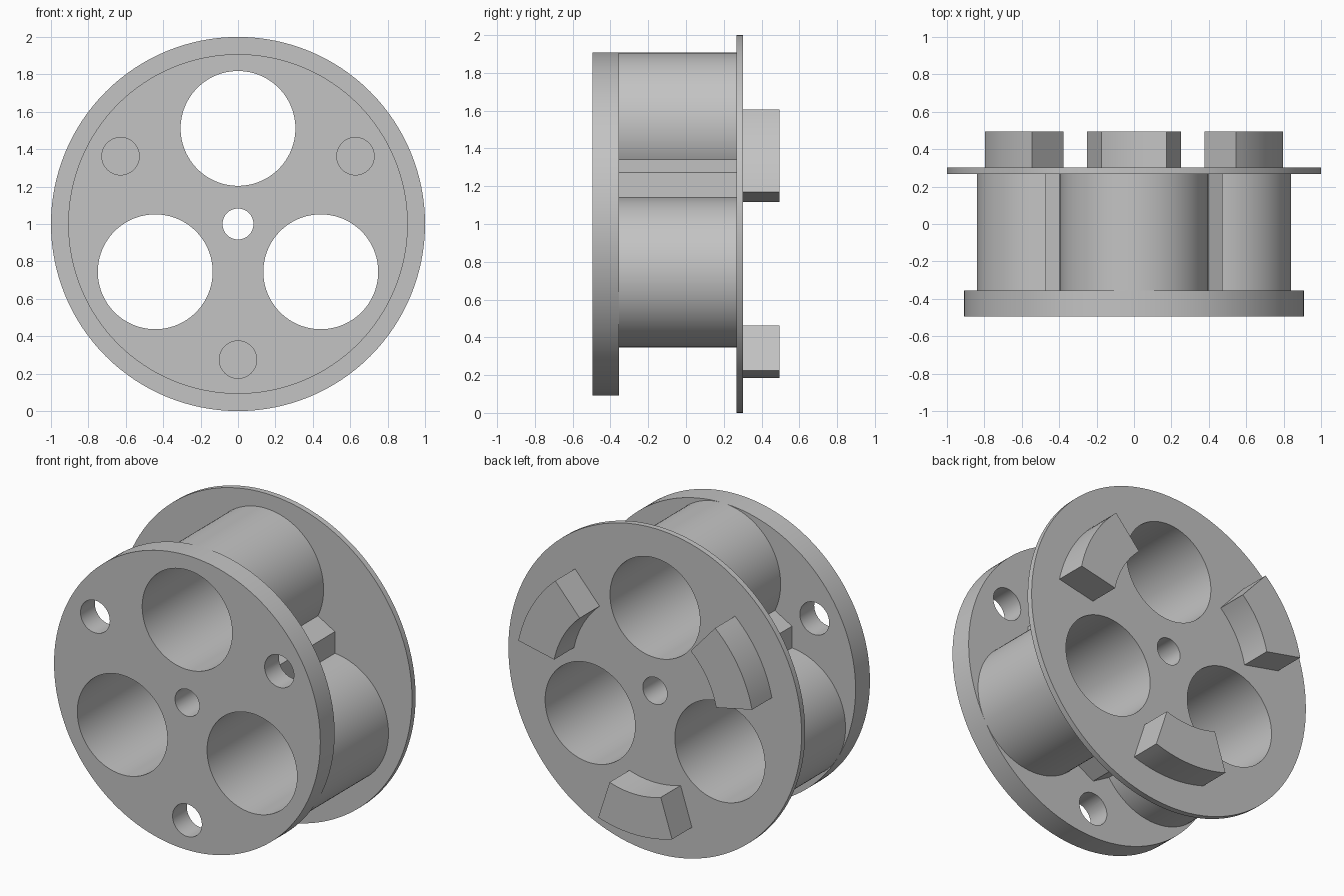
import bpy, bmesh
from math import sin, cos, radians
from mathutils import Matrix, Vector

if "Cube" in bpy.data.objects:
    bpy.data.objects.remove(bpy.data.objects["Cube"])

grey = bpy.data.materials.new("light grey")
grey.use_nodes = True
colour = (0.55, 0.55, 0.55, 1)
grey.diffuse_color = colour
grey.node_tree.nodes["Principled BSDF"].inputs["Base Color"].default_value = colour

# Layout: everything turns around the y axis through z = 1
FRONT, FRONT_IN, BACK_IN, BACK, LUG_END = -0.495, -0.355, 0.267, 0.302, 0.495
TUBE_ANGLES = (90, 210, 330)
LUG_ANGLES = (30, 150, 270)


def polar(radius, angle):
    return radius * cos(radians(angle)), 1 + radius * sin(radians(angle))


def add_prism(bm, centre, radius, y0, y1, sides=96, turn=0):
    x, z = centre
    place = (Matrix.Translation((x, (y0 + y1) / 2, z))
             @ Matrix.Rotation(radians(90), 4, "X")
             @ Matrix.Rotation(radians(turn), 4, "Z"))
    bmesh.ops.create_cone(bm, cap_ends=True, segments=sides, radius1=radius,
                          radius2=radius, depth=y1 - y0, matrix=place)


def make_object(name, bm):
    bmesh.ops.recalc_face_normals(bm, faces=bm.faces)
    mesh = bpy.data.meshes.new(name)
    bm.to_mesh(mesh)
    bm.free()
    mesh.materials.append(grey)
    ob = bpy.data.objects.new(name, mesh)
    bpy.context.collection.objects.link(ob)
    return ob


def cylinders(name, centres, radius, y0, y1, **options):
    bm = bmesh.new()
    for centre in centres:
        add_prism(bm, centre, radius, y0, y1, **options)
    return make_object(name, bm)


def activate(ob):
    bpy.ops.object.select_all(action="DESELECT")
    ob.select_set(True)
    bpy.context.view_layer.objects.active = ob


def combine(ob, other, operation):
    mod = ob.modifiers.new(operation.lower(), "BOOLEAN")
    mod.operation, mod.solver, mod.object = operation, "EXACT", other
    activate(ob)
    bpy.ops.object.modifier_apply(modifier=mod.name)


def smooth(ob):
    activate(ob)
    bpy.ops.object.shade_smooth_by_angle(angle=radians(30))


axis = [(0, 1)]
tube_centres = [polar(0.511, a) for a in TUBE_ANGLES]
bolt_centres = [polar(0.725, a) for a in LUG_ANGLES]

# Flanges, and the core made of a flat-sided hub joined to three tubes
front_flange = cylinders("front_flange", axis, 0.908, FRONT, FRONT_IN, sides=128)
back_flange = cylinders("back_flange", axis, 1.0, BACK_IN, BACK, sides=128)
core = cylinders("tube_core", axis, 0.474 / cos(radians(30)), FRONT_IN, BACK_IN, sides=6)
tubes = cylinders("tube_helper", tube_centres, 0.397, FRONT_IN, BACK_IN)
combine(core, tubes, "UNION")

# Bores through the whole body, bolt holes through the front flange only
bores = cylinders("bore_cutter", tube_centres, 0.307, -1, 1)
centre_bore = cylinders("centre_bore_cutter", axis, 0.083, -1, 1, sides=48)
bolts = cylinders("bolt_hole_cutter", bolt_centres, 0.1, -1, 0, sides=48)
for part in (front_flange, back_flange, core):
    combine(part, bores, "DIFFERENCE")
    combine(part, centre_bore, "DIFFERENCE")
combine(front_flange, bolts, "DIFFERENCE")
for helper in (tubes, bores, centre_bore, bolts):
    bpy.data.objects.remove(helper)
for part in (front_flange, back_flange, core):
    smooth(part)


# Curved locking lugs on the back flange
def make_lug(name, middle, half=18, steps=12):
    bm = bmesh.new()
    angles = [middle - half + 2 * half * i / steps for i in range(steps + 1)]
    outline = [polar(0.815, a) for a in angles] + [polar(0.565, a) for a in reversed(angles)]
    face = bm.faces.new([bm.verts.new((x, BACK, z)) for x, z in outline])
    made = bmesh.ops.extrude_face_region(bm, geom=[face], use_keep_orig=True)
    moved = [g for g in made["geom"] if isinstance(g, bmesh.types.BMVert)]
    bmesh.ops.translate(bm, verts=moved, vec=Vector((0, LUG_END - BACK, 0)))
    smooth(make_object(name, bm))


for side, angle in zip(("left", "right", "lower"), LUG_ANGLES):
    make_lug(side + "_lug", angle)
